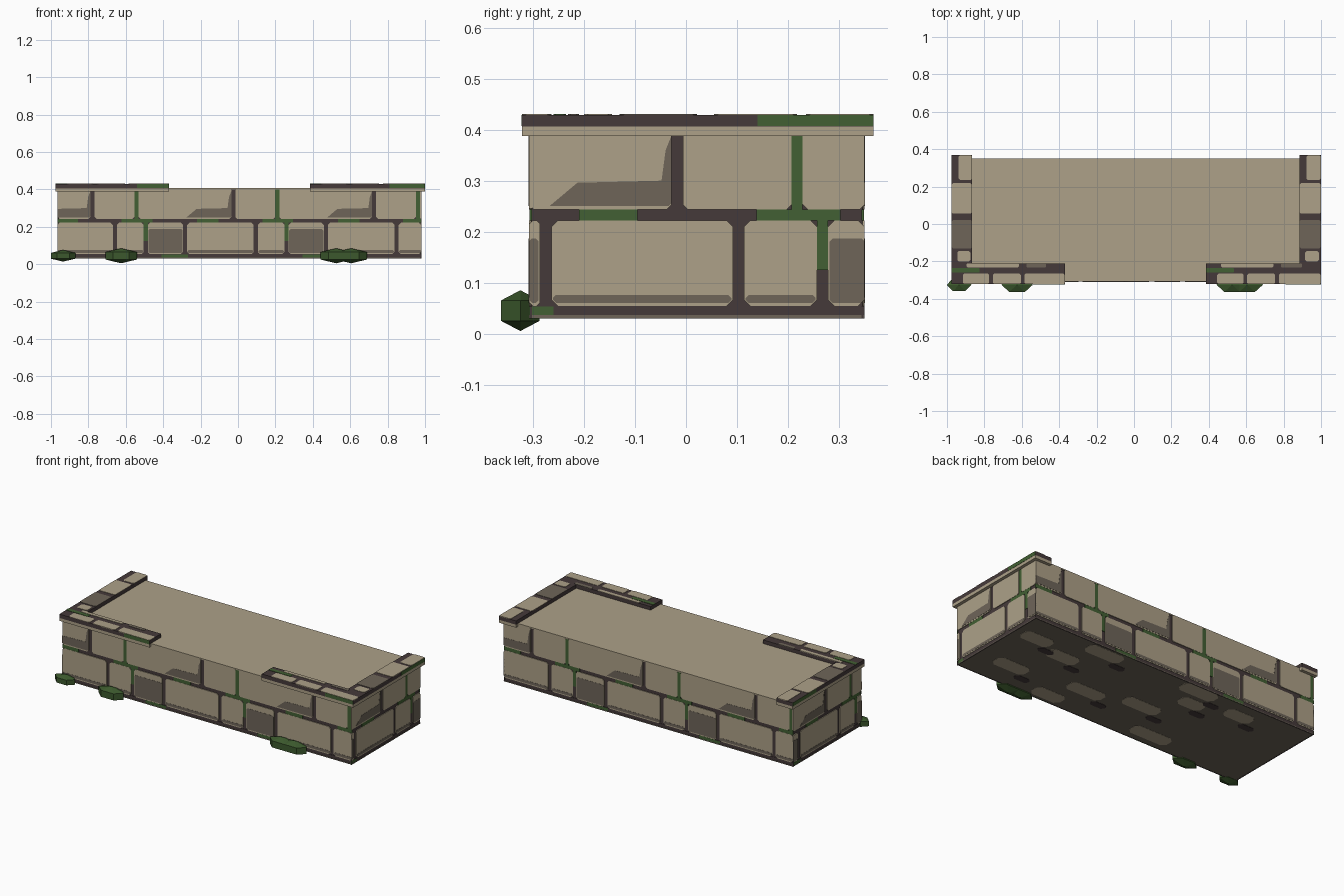
import bpy, bmesh, math
from mathutils import Matrix, Vector

if "Cube" in bpy.data.objects:
    bpy.data.objects.remove(bpy.data.objects["Cube"], do_unlink=True)


def material(name, code):
    rgb = [int(code[i:i + 2], 16) / 255 for i in (0, 2, 4)]
    col = [c / 12.92 if c < 0.04 else ((c + 0.055) / 1.055) ** 2.4 for c in rgb] + [1]
    m = bpy.data.materials.new(name)
    m.use_nodes = True
    m.diffuse_color = col
    m.node_tree.nodes["Principled BSDF"].inputs["Base Color"].default_value = col
    return m


MATS = [material("sandstone", "ADA188"), material("worn_sandstone", "6E6559"),
        material("mortar", "453A3A"), material("moss_stain", "426033"),
        material("moss_clump", "3C592D")]
SAND, WORN, MORTAR, STAIN, CLUMP = range(5)


def finish(name, bm):
    bmesh.ops.recalc_face_normals(bm, faces=bm.faces)
    mesh = bpy.data.meshes.new(name)
    bm.to_mesh(mesh)
    bm.free()
    for m in MATS:
        mesh.materials.append(m)
    obj = bpy.data.objects.new(name, mesh)
    bpy.context.collection.objects.link(obj)
    return obj


def prism(bm, pts, d0, d1, mat, M=Matrix()):
    """Extrude a flat outline between two depths in the frame M."""
    lo, hi = [[bm.verts.new(M @ Vector((u, v, d))) for u, v in pts] for d in (d0, d1)]
    n = len(pts)
    faces = [bm.faces.new(lo[::-1]), bm.faces.new(hi)]
    faces += [bm.faces.new((lo[i], lo[(i + 1) % n], hi[(i + 1) % n], hi[i])) for i in range(n)]
    for f in faces:
        f.material_index = mat


def rect(u0, v0, u1, v1, c=0.0):
    """Rectangle outline, optionally with cut corners."""
    if not c:
        return [(u0, v0), (u1, v0), (u1, v1), (u0, v1)]
    return [(u0 + c, v0), (u1 - c, v0), (u1, v0 + c), (u1, v1 - c),
            (u1 - c, v1), (u0 + c, v1), (u0, v1 - c), (u0, v0 + c)]


X0, X1, Y0, Y1 = -0.965, 0.98, -0.308, 0.35
Z0, MID0, MID1, TOP = 0.03, 0.222, 0.243, 0.406
PERIOD, P = 0.753, 0.004

# Mortar core
bm = bmesh.new()
prism(bm, rect(X0 + P, Y0 + P, X1 - P, Y1 - P), Z0 + P, TOP, MORTAR)
finish("mortar_core", bm)

# Plain top deck
bm = bmesh.new()
prism(bm, rect(X0, Y0, X1, Y1), TOP - 0.006, TOP + 0.001, SAND)
finish("top_deck", bm)


def wall(name, angle, lo, hi, depth, shift):
    """Two brick courses in a repeating bond, with worn and mossy patches."""
    bm = bmesh.new()
    M = Matrix.Rotation(angle, 4, "Z") @ Matrix.Rotation(math.pi / 2, 4, "X")

    def plate(u0, v0, u1, v1, mat, lift=0.0, cut=0.0):
        u0, u1 = max(u0, lo), min(u1, hi)
        if u1 - u0 > 0.004:
            cut = min(cut, (u1 - u0) / 3)
            prism(bm, rect(u0, v0, u1, v1, cut), depth - 0.006, depth + lift, mat, M)

    plate(lo, Z0, hi, 0.054, MORTAR, -0.002)
    g = 0.011
    for k in range(-3, 3):
        b = k * PERIOD + shift
        # Lower course
        for a, e, worn_top in ((0.095, 0.26, 0.076), (0.26, 0.47, 0.187), (0.47, 0.848, 0.076)):
            plate(b + a + g, 0.054, b + e - g, MID0, SAND, 0, 0.012)
            plate(b + a + g + 0.003, 0.06, b + e - g - 0.003, worn_top, WORN, 0.001, 0.006)
        # Upper course
        for a, e in ((-0.025, 0.21), (0.21, 0.728)):
            plate(b + a + g, MID1, b + e - g, TOP, SAND, 0, 0.01)
        # Worn wedge at the end of the long brick
        e = b + 0.728 - g
        wedge = [(e - 0.24, 0.25), (e - 0.006, 0.25), (e, 0.256), (e, 0.39),
                 (e - 0.012, 0.36), (e - 0.02, 0.3), (e - 0.185, 0.296)]
        wedge = [(min(max(u, lo), hi), v) for u, v in wedge]
        if max(p[0] for p in wedge) - min(p[0] for p in wedge) > 0.01:
            prism(bm, wedge, depth - 0.001, depth + 0.001, WORN, M)
        # Moss in the joints
        plate(b + 0.21 - g, MID0, b + 0.21 + g, TOP, STAIN, -0.001)
        plate(b + 0.26 - g, 0.125, b + 0.26 + g, MID0, STAIN, -0.001)
        for a, e in ((0.13, 0.295), (0.535, 0.65)):
            plate(b + a, MID0, b + e, MID1, STAIN, -0.001)
        plate(b + 0.345, Z0, b + 0.485, 0.053, STAIN, -0.001)
    bmesh.ops.dissolve_degenerate(bm, dist=1e-5, edges=bm.edges)
    finish(name, bm)


wall("front_wall", 0, X0, X1, -Y0, 0)
wall("right_wall", math.pi / 2, Y0, Y1, X1, 0.008)
wall("back_wall", math.pi, -X1, -X0, Y1, -0.012)
wall("left_wall", -math.pi / 2, -Y1, -Y0, -X0, -0.008)

# Underside with worn stone and scattered patches
bm = bmesh.new()
under = Matrix.Rotation(math.pi, 4, "X")
prism(bm, rect(X0, -Y1, X1, -Y0), -Z0 - 0.006, -Z0 - 0.001, WORN, under)
patches = [(0.83, 0.18, 0.2), (0.6, 0.12, 0.2), (0.45, 0.29, 0.24), (0.27, -0.08, 0.24),
           (-0.06, -0.01, 0.24), (-0.2, 0.3, 0.24), (0.75, -0.13, 0.22),
           (-0.3, -0.22, 0.26), (-0.53, 0.24, 0.18), (-0.25, 0.18, 0.16), (0.4, -0.24, 0.2)]
for x, y, w in patches:
    prism(bm, rect(x - w / 2, -y - 0.045, x + w / 2, -y + 0.045, 0.025),
          -Z0 - 0.004, -Z0, SAND, under)
    x, y = x - w * 0.6, y - 0.07
    if y > -0.27:
        prism(bm, rect(x - 0.05, -y - 0.022, x + 0.05, -y + 0.022, 0.015),
              -Z0 - 0.004, -Z0 + 0.0005, MORTAR, under)
finish("underside", bm)

# Corner rims: a stone lip below a mortar-edged cap
LIP, CAP = 0.388, 0.429
FRONT, INNER, BACK = -0.322, -0.21, 0.368


def rim(name, x0, x1, end, side, stain):
    bm = bmesh.new()
    arms = [(x0, FRONT, x1, BACK), (min(x0, end), FRONT, max(x1, end), INNER)]
    if side > 0:
        arms[1] = (end, FRONT, x0, INNER)
    else:
        arms[1] = (x1, FRONT, end, INNER)
    for a in arms:
        prism(bm, rect(*a), LIP, 0.406, SAND)
        prism(bm, rect(*a), 0.406, CAP, MORTAR)

    def top(u0, v0, u1, v1, mat, cut=0.008):
        prism(bm, rect(u0, v0, u1, v1, cut), CAP - 0.002, CAP + 0.002, mat)

    # Stones on the side arm
    top(x0 + 0.037, 0.235, x1, BACK, SAND)
    top(x0, 0.055, x1, 0.218, SAND)
    top(x0, -0.13, x1, 0.022, WORN)
    top(x0 + 0.03, -0.2, x1 - 0.01, -0.145, SAND)
    # Stones on the front arm
    fx0, fx1 = (end, x1) if side > 0 else (x0, end)
    joint = fx0 + 0.38
    for u0, u1 in ((fx0 + 0.06, fx0 + 0.2), (fx0 + 0.22, joint - 0.01), (joint + 0.01, fx1)):
        top(u0, FRONT, u1, -0.264, SAND)
    top(fx0 + 0.08, -0.232, joint - 0.02, INNER, SAND, 0.005)
    top(joint + 0.02, -0.232, fx1 - 0.1, INNER, WORN, 0.005)
    top(fx0, -0.26, fx0 + 0.15, -0.235, STAIN, 0.004)
    # Moss on the outer edges
    edge = x1 if side > 0 else x0
    prism(bm, rect(edge - 0.001, 0.14, edge + 0.001, BACK), 0.407, CAP, STAIN)
    prism(bm, rect(stain[0], FRONT - 0.001, stain[1], FRONT + 0.001), 0.407, CAP, STAIN)
    finish(name, bm)


rim("right_rim", 0.885, 0.999, 0.385, 1, (0.81, 0.999))
rim("left_rim", -0.975, -0.865, -0.37, -1, (-0.54, -0.37))

# Six-sided moss clumps along the front foot
clumps = [(-0.935, 0.066, 0.034, 0.031), (-0.625, 0.084, 0.038, 0.04),
          (0.525, 0.084, 0.038, 0.04), (0.605, 0.084, 0.038, 0.04)]
for i, (x, rx, ry, rz) in enumerate(clumps):
    bm = bmesh.new()
    for s in (-1, 1):
        bm.verts.new((x, -0.325, 0.045 + s * rz))
        for k in range(6):
            a = k * math.pi / 3
            bm.verts.new((x + rx * math.cos(a), -0.325 + ry * math.sin(a) / 0.866,
                          0.045 + s * rz / 2))
    bmesh.ops.convex_hull(bm, input=bm.verts)
    for f in bm.faces:
        f.material_index = CLUMP
    finish("moss_clump_%d" % (i + 1), bm)
